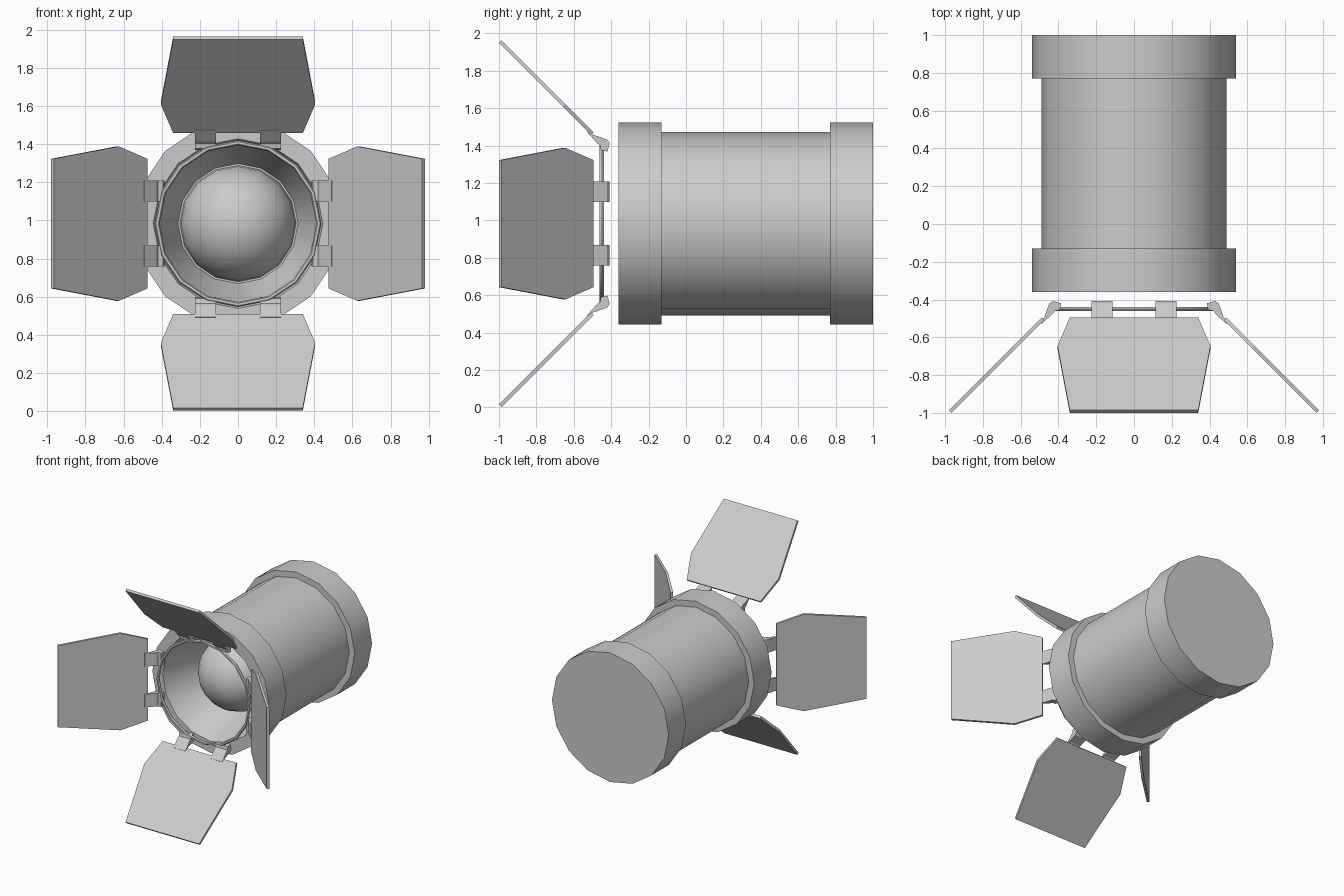
import bpy, bmesh
from math import sin, cos, pi, sqrt, radians
from mathutils import Vector, Matrix

if "Cube" in bpy.data.objects:
    bpy.data.objects.remove(bpy.data.objects["Cube"])

CZ = 0.983      # height of the lamp axis
SIDES = 16


def finish(name, bm, smooth=False):
    bmesh.ops.remove_doubles(bm, verts=bm.verts, dist=1e-5)
    bmesh.ops.recalc_face_normals(bm, faces=bm.faces)
    mesh = bpy.data.meshes.new(name)
    bm.to_mesh(mesh)
    bm.free()
    ob = bpy.data.objects.new(name, mesh)
    bpy.context.collection.objects.link(ob)
    if smooth:
        bpy.ops.object.select_all(action='DESELECT')
        ob.select_set(True)
        bpy.context.view_layer.objects.active = ob
        bpy.ops.object.shade_smooth_by_angle(angle=radians(35))
    return ob


def lathe(name, profile, closed=False):
    """Spin a list of (radius, y) points round the lamp axis."""
    bm = bmesh.new()
    rings = []
    for r, y in profile:
        if r < 1e-5:
            rings.append([bm.verts.new((0, y, CZ))] * SIDES)
        else:
            rings.append([bm.verts.new((r * cos(2 * pi * i / SIDES), y,
                                        CZ + r * sin(2 * pi * i / SIDES)))
                          for i in range(SIDES)])
    pairs = list(zip(rings, rings[1:]))
    if closed:
        pairs.append((rings[-1], rings[0]))
    for a, b in pairs:
        for i in range(SIDES):
            j = (i + 1) % SIDES
            quad = list(dict.fromkeys((a[i], a[j], b[j], b[i])))
            if len(quad) > 2:
                bm.faces.new(quad)
    return finish(name, bm, True)


def prism(bm, points, offset):
    """Extrude a planar outline along an offset."""
    face = bm.faces.new([bm.verts.new(p) for p in points])
    ext = bmesh.ops.extrude_face_region(bm, geom=[face], use_keep_orig=True)
    verts = [g for g in ext['geom'] if isinstance(g, bmesh.types.BMVert)]
    bmesh.ops.translate(bm, vec=offset, verts=verts)


# Housing: barrel, front and rear bands, reflector cone
lathe("barrel_and_bands", [(0, 1.0), (.54, 1.0), (.54, .77), (.49, .77),
                           (.49, -.13), (.54, -.13), (.54, -.36), (.445, -.36),
                           (.315, .0), (0, .0)])

# Domed lens
N = 8
lathe("lens", [(.305 * sin(pi / 2 * i / N), -.305 * cos(pi / 2 * i / N))
               for i in range(N + 1)])

# Wire ring carrying the flaps
lathe("wire_ring", [(.424 + .013 * cos(pi / 3 * k), -.45 + .013 * sin(pi / 3 * k))
                    for k in range(6)], closed=True)

# Barn-door flaps, built at the top and turned into four places
T = .02 / sqrt(2)
OUTLINE = [(.34, .475), (.405, .625), (.34, .966)]          # half width, radius
HOOK = [(-.52, .501), (-.495, .474), (-.475, .468), (-.422, .449), (-.408, .43),
        (-.42, .385), (-.455, .393), (-.46, .42), (-.475, .43), (-.53, .491)]

for k, side in enumerate(("top", "left", "bottom", "right")):
    bm = bmesh.new()
    half = [(w, -1.0 + (.966 - r), r) for w, r in OUTLINE]
    prism(bm, half + [(-x, y, z) for x, y, z in reversed(half)], Vector((0, T, T)))
    for x in (-.225, .115):
        prism(bm, [(x, y, z) for y, z in HOOK], Vector((.11, 0, 0)))
    bm.transform(Matrix.Translation((0, 0, CZ)) @ Matrix.Rotation(k * pi / 2, 4, 'Y'))
    finish(side + "_flap", bm)
